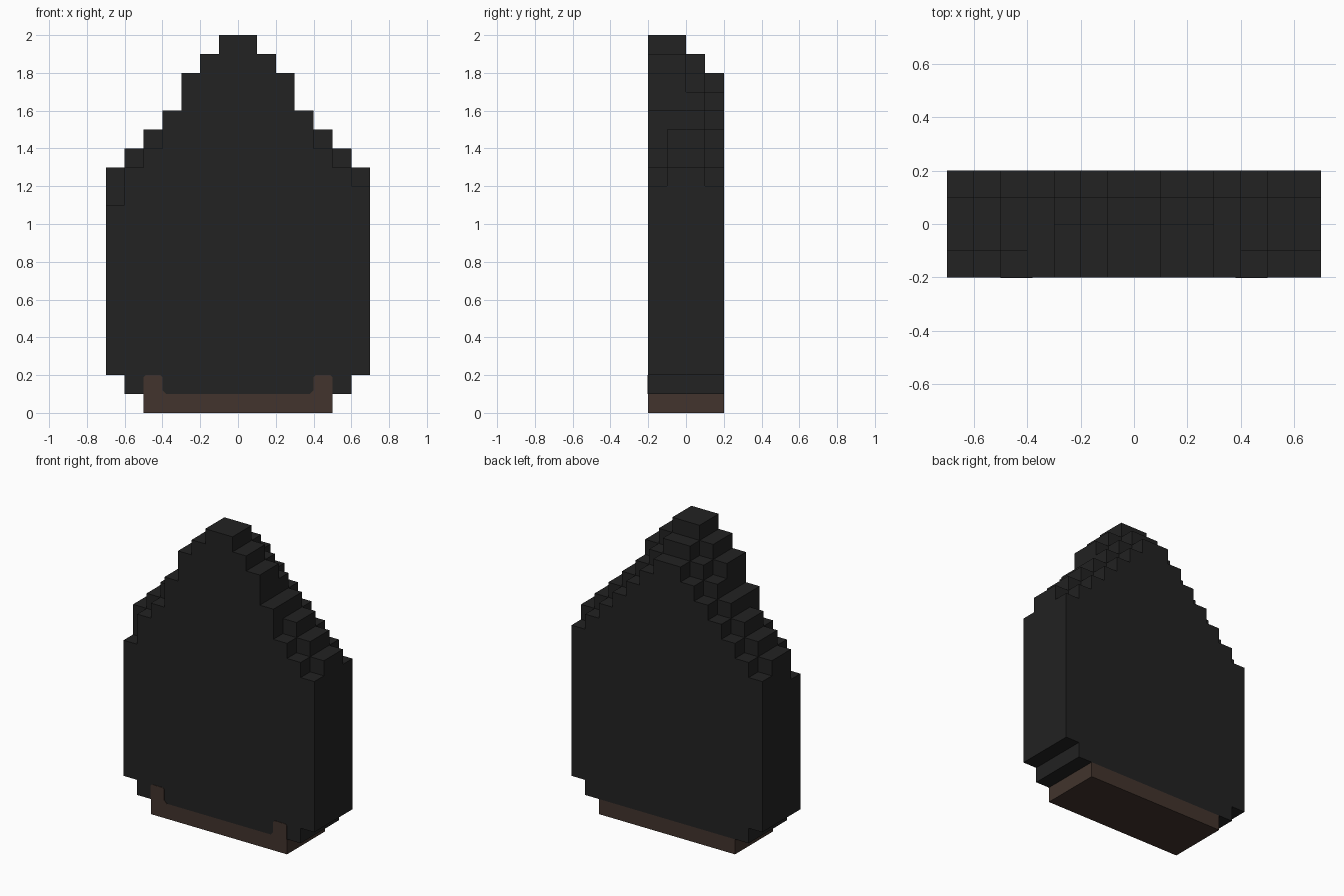
import bpy
import bmesh
from mathutils import Vector

cube = bpy.data.objects.get("Cube")
if cube:
    bpy.data.objects.remove(cube, do_unlink=True)

U = 0.1  # block size


def material(name, rgb):
    mat = bpy.data.materials.new(name)
    mat.use_nodes = True
    mat.diffuse_color = (*rgb, 1)
    mat.node_tree.nodes["Principled BSDF"].inputs["Base Color"].default_value = (*rgb, 1)
    return mat


charcoal = material("charcoal", (0.016, 0.016, 0.016))
brown = material("dark brown", (0.054, 0.034, 0.026))


def finish(name, bm, mat):
    bmesh.ops.recalc_face_normals(bm, faces=bm.faces[:])
    mesh = bpy.data.meshes.new(name)
    bm.to_mesh(mesh)
    bm.free()
    mesh.materials.append(mat)
    obj = bpy.data.objects.new(name, mesh)
    bpy.context.collection.objects.link(obj)
    return obj


def block_solid(name, cells, mat):
    """Skin a set of blocks with only their exposed sides."""
    bm = bmesh.new()
    for cell in cells:
        for axis in range(3):
            for side in (0, 1):
                step = [0, 0, 0]
                step[axis] = 2 * side - 1
                if tuple(a + b for a, b in zip(cell, step)) in cells:
                    continue
                corner = Vector(cell)
                corner[axis] += side
                u, v = Vector((0, 0, 0)), Vector((0, 0, 0))
                u[(axis + 1) % 3] = v[(axis + 2) % 3] = 1
                ring = [corner, corner + u, corner + u + v, corner + v]
                if not side:
                    ring.reverse()
                bm.faces.new([bm.verts.new(p * U) for p in ring])
    bmesh.ops.remove_doubles(bm, verts=bm.verts[:], dist=0.001)
    bmesh.ops.dissolve_limit(bm, angle_limit=0.01, verts=bm.verts[:], edges=bm.edges[:])
    return finish(name, bm, mat)


# Stepped body: ridge height per column outward from the middle,
# lowered by a drop for each layer from front to back
ridge = [20, 19, 18, 16, 15, 14, 13]
drops = [
    [0, 0, 0, 0, 1, 1, 1],
    [0, 0, 0, 0, 0, 0, 0],
    [1, 1, 1, 0, 0, 0, 0],
    [2, 2, 2, 1, 1, 1, 1],
]
cells = set()
for layer, drop in enumerate(drops):
    for col in range(7):
        bottom = 2 if col == 6 else 1
        for x in (col, -1 - col):
            top = ridge[col] - drop[col]
            if x == -7 and layer == 0:
                top -= 1  # chipped front corner
            cells.update((x, layer - 2, z) for z in range(bottom, top))
block_solid("stepped_body", cells, charcoal)

# Base slab
base = {(x, y, 0) for x in range(-5, 5) for y in range(-2, 2)}
block_solid("base_slab", base, brown)

# Raised corner clips on the front, thin plates with eased corners
clip = [(0.5, 0.1), (0.5, 0.19), (0.49, 0.2), (0.41, 0.2),
        (0.4, 0.19), (0.4, 0.12), (0.38, 0.1)]
for name, sign in (("left_clip", 1), ("right_clip", -1)):
    bm = bmesh.new()
    face = bm.faces.new([bm.verts.new((sign * x, -0.203, z)) for x, z in clip])
    extruded = bmesh.ops.extrude_face_region(bm, geom=[face], use_keep_orig=True)
    moved = [g for g in extruded["geom"] if isinstance(g, bmesh.types.BMVert)]
    bmesh.ops.translate(bm, verts=moved, vec=(0, 0.004, 0))
    finish(name, bm, brown)
